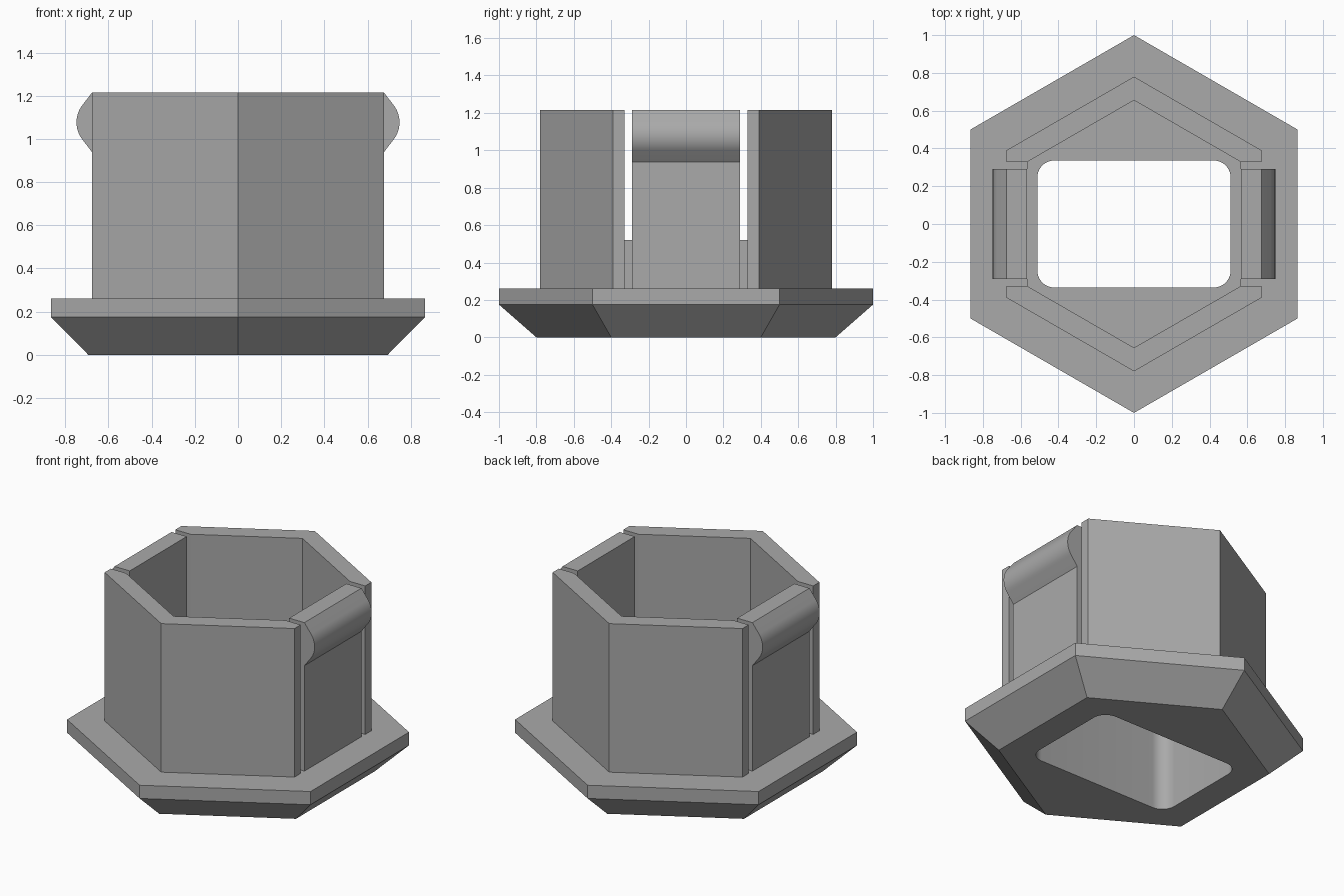
import bpy, bmesh, math
from mathutils import Vector

cube = bpy.data.objects.get("Cube")
if cube:
    bpy.data.objects.remove(cube, do_unlink=True)

BASE_TOP, FLOOR, TOP = 0.26, 0.52, 1.215
OUTER, INNER = 0.78, 0.655          # wall hexagon radii
FLAT = math.cos(math.radians(30))   # apothem of a unit hexagon
CLIP_HALF = 0.29

grey = bpy.data.materials.new("plain grey")
grey.use_nodes = True
colour = (0.4, 0.4, 0.4, 1)
grey.diffuse_color = colour
grey.node_tree.nodes["Principled BSDF"].inputs["Base Color"].default_value = colour


def make_object(name, bm):
    bmesh.ops.recalc_face_normals(bm, faces=bm.faces)
    mesh = bpy.data.meshes.new(name)
    bm.to_mesh(mesh)
    bm.free()
    mesh.materials.append(grey)
    obj = bpy.data.objects.new(name, mesh)
    bpy.context.collection.objects.link(obj)
    return obj


def select(obj):
    bpy.ops.object.select_all(action='DESELECT')
    obj.select_set(True)
    bpy.context.view_layer.objects.active = obj


def smooth(obj):
    select(obj)
    bpy.ops.object.shade_smooth_by_angle(angle=math.radians(25))


def prism(name, points, offset):
    """Extrude a flat outline along an offset."""
    bm = bmesh.new()
    face = bm.faces.new([bm.verts.new(p) for p in points])
    new = bmesh.ops.extrude_face_region(bm, geom=[face], use_keep_orig=True)["geom"]
    bmesh.ops.translate(bm, vec=Vector(offset),
                        verts=[g for g in new if isinstance(g, bmesh.types.BMVert)])
    return make_object(name, bm)


def arc(cx, cy, r, start, end, steps):
    for i in range(steps + 1):
        a = math.radians(start + (end - start) * i / steps)
        yield cx + r * math.cos(a), cy + r * math.sin(a)


# Hexagonal flange with chamfered underside and raised inner floor
bm = bmesh.new()
rings = []
for radius, z in [(0.8, 0), (1, 0.175), (1, BASE_TOP), (INNER, BASE_TOP), (INNER, FLOOR)]:
    rings.append([bm.verts.new((x, y, z)) for x, y in arc(0, 0, radius, 30, 330, 5)])
for low, high in zip(rings, rings[1:]):
    for i in range(6):
        j = (i + 1) % 6
        bm.faces.new((low[i], low[j], high[j], high[i]))
bm.faces.new(rings[0])
bm.faces.new(rings[-1])
flange = make_object("flange", bm)

# Rounded rectangular opening through the flange
hx, hy, r = 0.512, 0.336, 0.09
outline = []
for k, (sx, sy) in enumerate([(1, 1), (-1, 1), (-1, -1), (1, -1)]):
    outline += arc(sx * (hx - r), sy * (hy - r), r, 90 * k, 90 * k + 90, 10)
cutter = prism("opening_cutter", [(x, y, -0.1) for x, y in outline], (0, 0, 1))
cutter.hide_render = True
cut = flange.modifiers.new("opening", 'BOOLEAN')
cut.operation = 'DIFFERENCE'
cut.solver = 'EXACT'
cut.object = cutter
select(flange)
bpy.ops.object.modifier_apply(modifier=cut.name)
bpy.data.objects.remove(cutter, do_unlink=True)
smooth(flange)

# Front and back V-shaped walls
xo, xi, slot = OUTER * FLAT, INNER * FLAT, INNER / 2
for name, s in (("front_wall", -1), ("back_wall", 1)):
    wall = [(xo, slot), (xo, OUTER / 2), (0, OUTER), (-xo, OUTER / 2),
            (-xo, slot), (-xi, slot), (0, INNER), (xi, slot)]
    prism(name, [(x, s * y, BASE_TOP) for x, y in wall], (0, 0, TOP - BASE_TOP))

# Side snap clips, each with a rounded ridge near the top
mid, ridge = 1.077, 0.129
profile = [(xi, BASE_TOP), (xo, BASE_TOP), (xo, 0.938)]
profile += arc(0.748 - ridge, mid, ridge, -36.7, 36.7, 14)
profile += [(xo, TOP), (xi, TOP)]
for name, s in (("left_clip", 1), ("right_clip", -1)):
    smooth(prism(name, [(s * x, -CLIP_HALF, z) for x, z in profile],
                 (0, 2 * CLIP_HALF, 0)))
